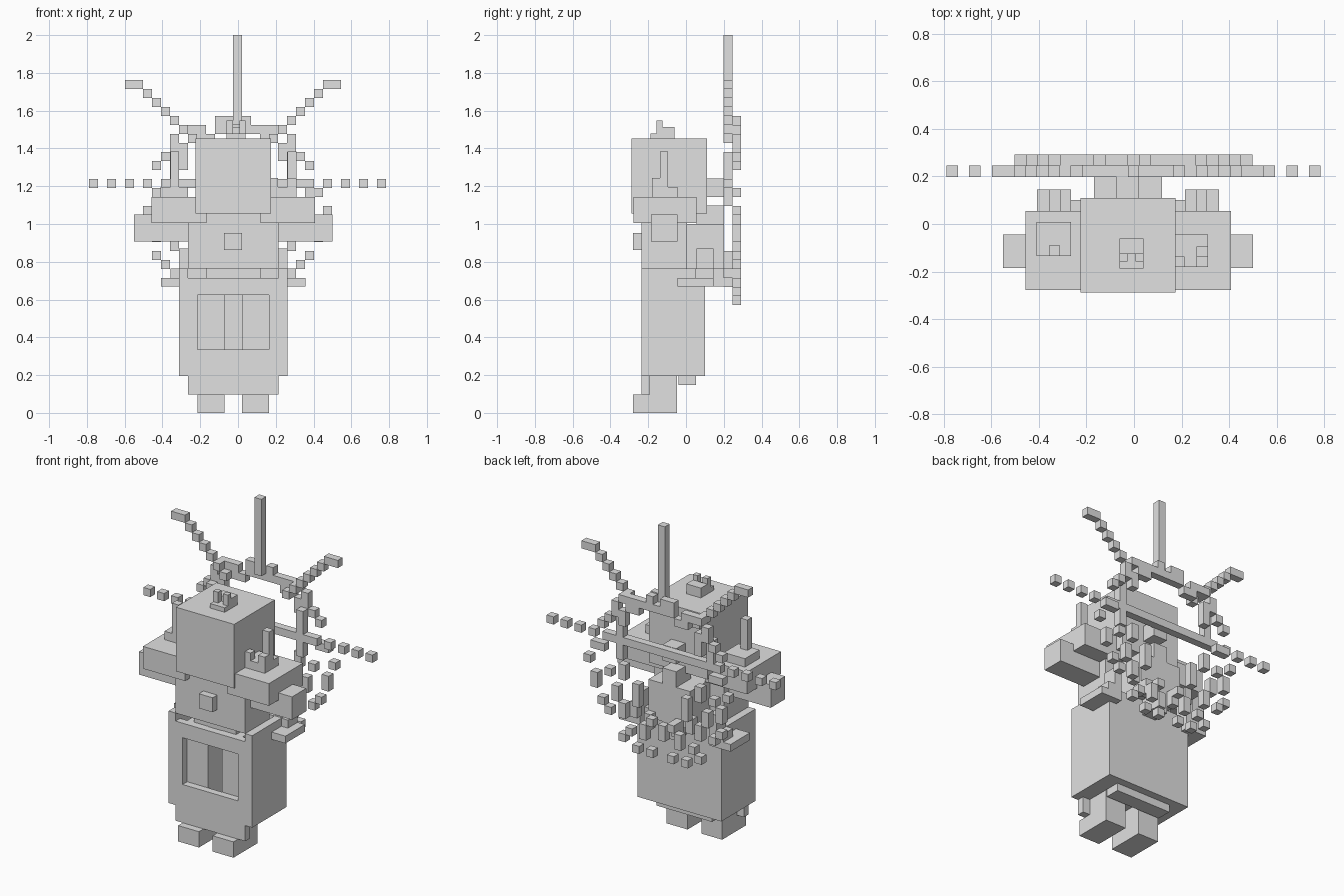
import bpy, bmesh
from mathutils import Matrix, Vector

grey = bpy.data.materials.new("plain_grey")
grey.diffuse_color = (0.75, 0.75, 0.75, 1)


def blocks(name, boxes):
    """One object made of boxes given as (x0, x1, y0, y1, z0, z1)."""
    bm = bmesh.new()
    for x0, x1, y0, y1, z0, z1 in boxes:
        mid = Vector(((x0 + x1) / 2, (y0 + y1) / 2, (z0 + z1) / 2))
        size = Matrix.Diagonal((x1 - x0, y1 - y0, z1 - z0, 1))
        bmesh.ops.create_cube(bm, size=1, matrix=Matrix.Translation(mid) @ size)
    me = bpy.data.meshes.new(name)
    bm.to_mesh(me)
    bm.free()
    me.materials.append(grey)
    ob = bpy.data.objects.new(name, me)
    bpy.context.collection.objects.link(ob)
    return ob


C = -0.025  # middle of the figure


def pair(x0, x1, *rest):
    """A box and its mirror image across the figure's middle."""
    return [(x0, x1, *rest), (2 * C - x1, 2 * C - x0, *rest)]


# Head, with a small crest carrying two prongs
blocks("head", [(-0.225, 0.175, -0.288, 0.11, 1.055, 1.452)])
blocks("head_crest", [(-0.06, 0.04, -0.187, -0.06, 1.452, 1.48),
                      (-0.06, 0.04, -0.125, -0.06, 1.48, 1.513),
                      (0.007, 0.04, -0.157, -0.124, 1.48, 1.547),
                      (-0.06, -0.027, -0.157, -0.124, 1.48, 1.547)])

# Torso, arms and shoulders
blocks("torso", [(-0.264, 0.214, -0.235, 0.005, 0.765, 1.06)])
blocks("hips", [(-0.17, 0.118, -0.187, -0.045, 0.67, 0.765)])
blocks("chest_button", [(-0.073, 0.022, -0.28, -0.235, 0.863, 0.953)])
blocks("shoulders", pair(0.118, 0.407, -0.278, 0.055, 1.005, 1.143))
blocks("arms", pair(0.2, 0.5, -0.185, -0.045, 0.908, 1.05))

# Shoulder candles
blocks("right_candle", [(0.17, 0.31, -0.18, -0.045, 1.143, 1.195),
                        (0.17, 0.213, -0.18, -0.137, 1.195, 1.243),
                        (0.263, 0.31, -0.18, -0.137, 1.195, 1.243),
                        (0.263, 0.31, -0.137, -0.095, 1.195, 1.383)])
blocks("left_candle", [(-0.41, -0.265, -0.135, 0.008, 1.143, 1.195),
                       (-0.358, -0.312, -0.135, -0.09, 1.195, 1.383)])

# Hollow robe: walls with a window in front, and a floor
blocks("robe", pair(0.214, 0.262, -0.235, 0.1, 0.195, 0.765)
       + pair(0.165, 0.214, -0.235, -0.19, 0.195, 0.715)
       + [(-0.215, 0.165, -0.235, -0.19, 0.195, 0.335),
          (-0.215, 0.165, -0.235, -0.19, 0.625, 0.715),
          (-0.264, 0.214, 0.052, 0.1, 0.195, 0.765),
          (-0.264, 0.214, -0.19, 0.052, 0.195, 0.24)])
blocks("robe_hem", [(-0.264, 0.214, -0.235, -0.19, 0.098, 0.195),
                    (-0.215, 0.165, -0.04, 0.052, 0.148, 0.195)])
blocks("legs", pair(0.022, 0.165, -0.19, -0.047, 0.0, 0.715))
blocks("feet", pair(0.022, 0.165, -0.28, -0.047, 0.0, 0.098))

# Backpack holding the halo, and ribbons at the hips
blocks("back_mount", [(-0.073, 0.022, 0.11, 0.2, 1.143, 1.24),
                      (-0.073, 0.022, 0.055, 0.2, 1.0, 1.097),
                      (-0.168, 0.118, 0.005, 0.2, 0.765, 1.0),
                      (-0.073, 0.022, 0.1, 0.2, 0.67, 0.765)])
blocks("hip_ribbons", pair(0.262, 0.357, -0.045, 0.145, 0.67, 0.715)
       + pair(0.214, 0.307, 0.1, 0.145, 0.67, 0.765)
       + pair(0.262, 0.307, 0.05, 0.1, 0.715, 0.765)
       + pair(0.214, 0.262, 0.055, 0.145, 0.765, 0.87))

# Halo on a small cube grid: column i, row k
U = 2 / 42
FRONT, BACK = (0.198, 0.245), (0.245, 0.292)


def cell(i, k, layer, w=1, h=1):
    x = -0.026 + i * U
    return (x, x + w * U, *layer, k * U, (k + h) * U)


# Centre spike, level bar with loose tips, and stepped upper rays
blocks("halo_spike", [cell(0, 32, FRONT, 1, 10)])
blocks("halo_bar", [cell(-8, 25, FRONT, 17)]
       + [cell(s * i, 25, FRONT) for s in (-1, 1) for i in (10, 12, 14, 16)])
rays = []
for n in range(7):
    rays += [cell(4 + n, 30 + n, FRONT), cell(-5 - n, 30 + n, FRONT)]
rays += [cell(11, 36, FRONT), cell(-12, 36, FRONT)]
blocks("halo_rays", rays)

# Outer ring: solid top arc, beads down both sides
right_beads = [(6, 30, 1), (7, 28, 1), (8, 27, 1), (9, 24, 1),
               (10, 22, 1), (9, 19, 2), (8, 17, 1), (7, 16, 1),
               (5, 13, 1), (3, 12, 1), (1, 12, 1)]
ring = []
for i, k, h in right_beads:
    ring.append(cell(i, k, BACK, 1, h))
    ring.append(cell(-i if 19 <= k <= 24 else -1 - i, k, BACK, 1, h))
ring += [cell(-2, 32, BACK, 2), cell(1, 32, BACK), cell(-6, 31, BACK, 3),
         cell(2, 31, BACK, 4), cell(-4, 30, BACK, 2), cell(3, 30, BACK, 2),
         cell(-2, 31, BACK, 4)]
blocks("halo_outer_ring", ring)

# Inner ring: upright bars above, scattered beads below
inner = [cell(-7, 26, FRONT, 1, 3), cell(6, 23, FRONT, 1, 6),
         cell(-6, 27, BACK, 1, 2), cell(5, 28, BACK, 1, 2),
         cell(-8, 24, BACK), cell(8, 24, BACK),
         cell(5, 29, BACK, 2), cell(-7, 29, BACK, 2)]
for i, k, h in [(7, 21, 1), (6, 18, 2), (5, 21, 2), (5, 16, 2), (4, 14, 1),
                (3, 18, 3), (2, 14, 2), (1, 16, 1)]:
    inner += [cell(i, k, BACK, 1, h), cell(-1 - i, k, BACK, 1, h)]
for n in range(5):
    inner.append(cell(2 * n - 4, 14 + abs(n - 2), FRONT, 1, 2))
blocks("halo_inner_ring", inner)
